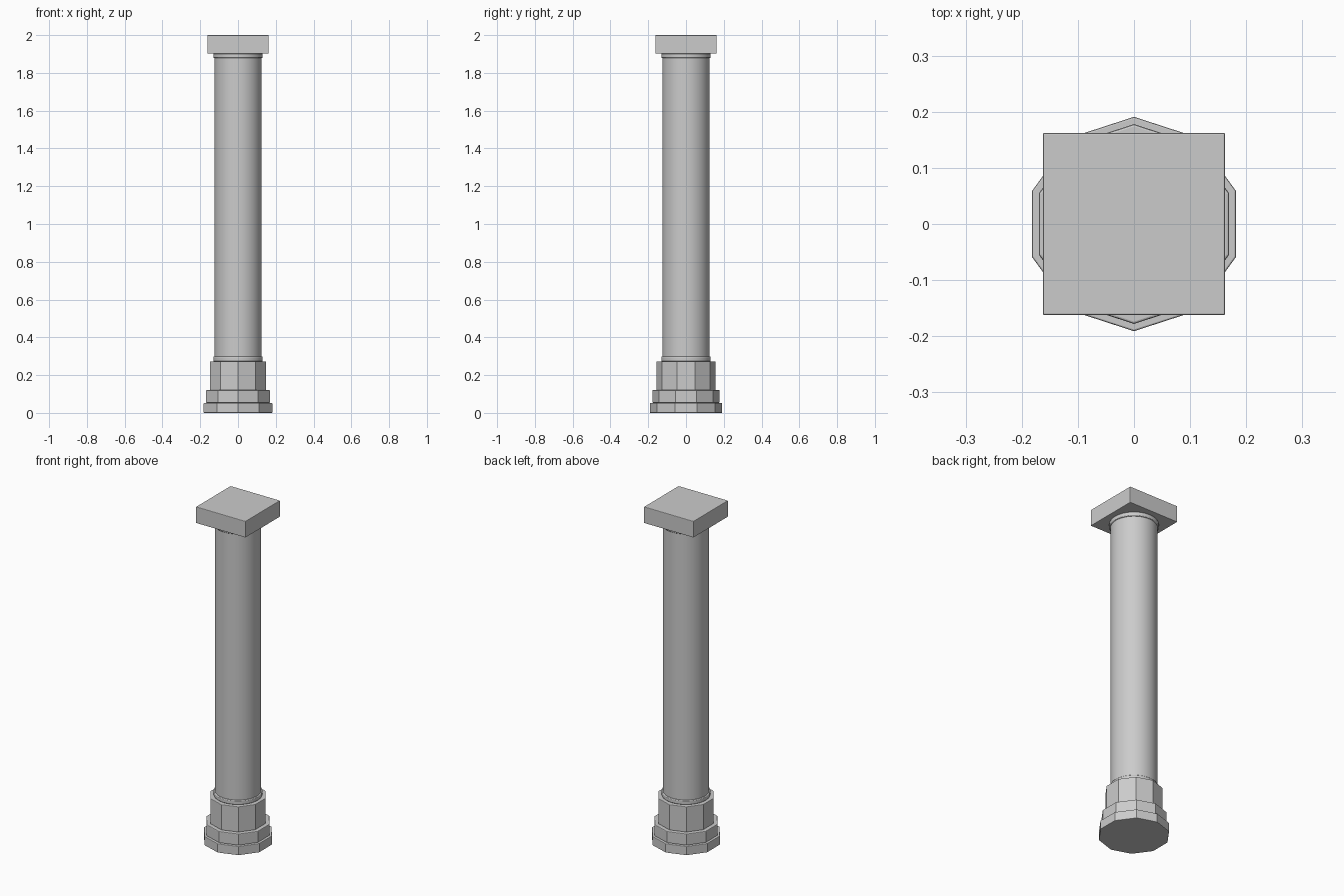
import bpy, math

if "Cube" in bpy.data.objects:
    bpy.data.objects.remove(bpy.data.objects["Cube"])


def finish(ob, name, bevel, smooth):
    ob.name = name
    if bevel:
        m = ob.modifiers.new("soft_edges", 'BEVEL')
        m.width = bevel
        m.segments = 2
        m.limit_method = 'ANGLE'
        m.angle_limit = math.radians(50)
    if smooth:
        bpy.ops.object.shade_smooth_by_angle(angle=math.radians(30))


def drum(name, sides, radius, z0, z1, bevel=0.0, smooth=False):
    # the default cylinder has a corner on the +y axis
    bpy.ops.mesh.primitive_cylinder_add(vertices=sides, radius=radius, depth=z1 - z0,
                                        location=(0, 0, (z0 + z1) / 2))
    finish(bpy.context.object, name, bevel, smooth)


# Stepped ten-sided base
drum("base_plinth", 10, 0.191, 0.0, 0.053, 0.003)
drum("base_step", 10, 0.178, 0.053, 0.121, 0.004)
drum("base_pedestal", 10, 0.156, 0.121, 0.272, 0.003)

# Round shaft with a collar at each end
drum("lower_collar", 64, 0.131, 0.272, 0.298, 0.004, True)
drum("shaft", 64, 0.125, 0.298, 1.878, 0, True)
drum("upper_collar", 64, 0.131, 1.878, 1.903, 0.004, True)

# Square capital slab
bpy.ops.mesh.primitive_cube_add(size=1, location=(0, 0, 1.9515))
slab = bpy.context.object
slab.scale = (0.325, 0.325, 0.097)
bpy.ops.object.transform_apply(location=False, rotation=False, scale=True)
finish(slab, "capital_slab", 0.003, False)
